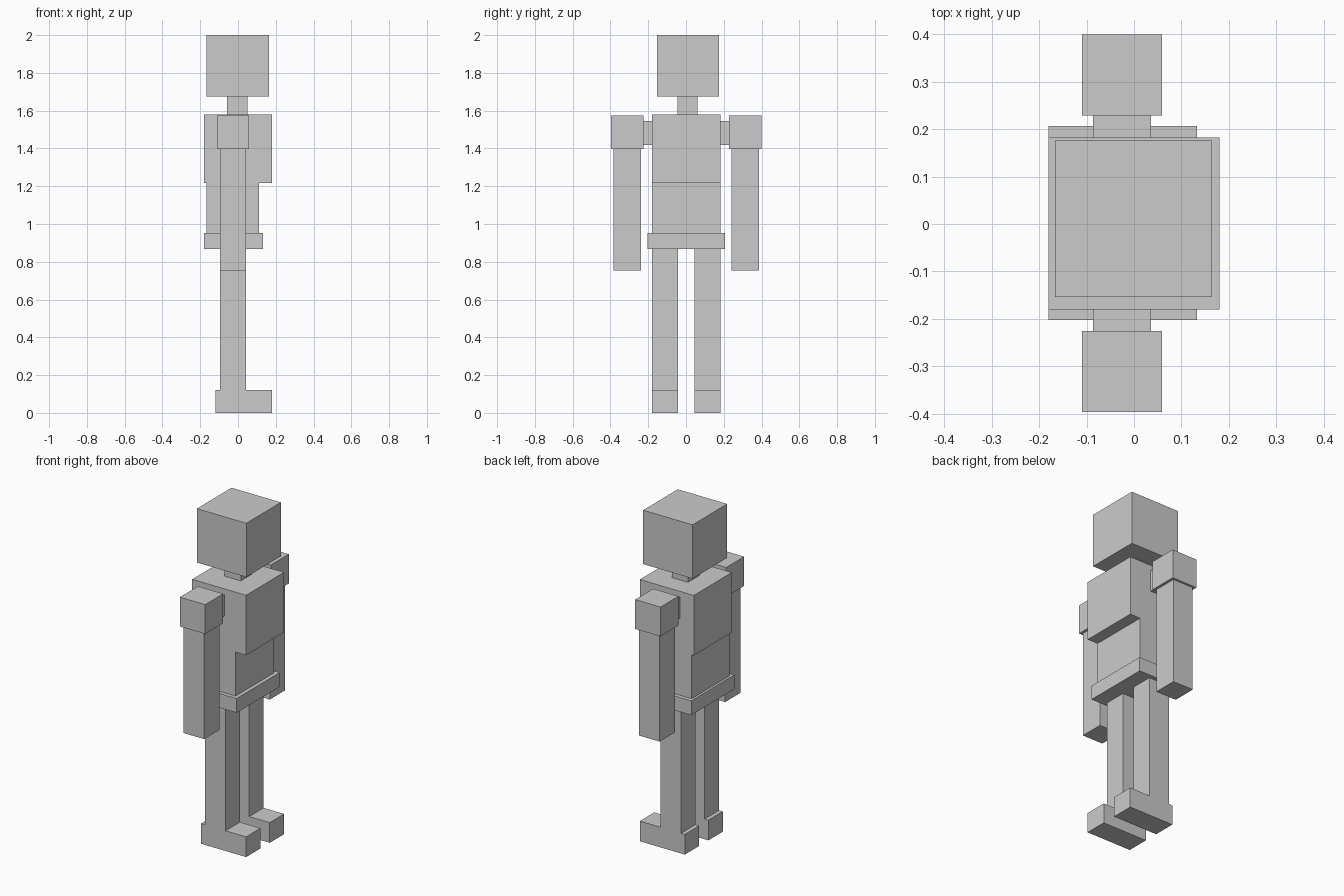
import bpy
import bmesh

if "Cube" in bpy.data.objects:
    bpy.data.objects.remove(bpy.data.objects["Cube"])

MID_Y = 0.0015  # plane of left/right symmetry


def prism(name, profile, y0, y1):
    """Extrude a side profile of (x, z) points from y0 to y1."""
    bm = bmesh.new()
    face = bm.faces.new([bm.verts.new((x, y0, z)) for x, z in profile])
    ext = bmesh.ops.extrude_face_region(bm, geom=[face])
    moved = [g for g in ext["geom"] if isinstance(g, bmesh.types.BMVert)]
    bmesh.ops.translate(bm, verts=moved, vec=(0, y1 - y0, 0))
    bmesh.ops.recalc_face_normals(bm, faces=bm.faces)
    mesh = bpy.data.meshes.new(name)
    bm.to_mesh(mesh)
    bm.free()
    obj = bpy.data.objects.new(name, mesh)
    bpy.context.collection.objects.link(obj)
    return obj


def box(name, x, y, z):
    return prism(name, [(x[0], z[0]), (x[1], z[0]), (x[1], z[1]), (x[0], z[1])], *y)


# Head and neck
box("head", (-0.167, 0.163), (-0.154, 0.176), (1.675, 2.0))
box("neck", (-0.057, 0.05), (-0.045, 0.062), (1.58, 1.675))

# Torso: chest overhanging a narrower waist
prism("torso", [(-0.166, 0.953), (0.11, 0.953), (0.11, 1.218), (0.18, 1.218),
                (0.18, 1.58), (-0.18, 1.58), (-0.18, 1.218), (-0.166, 1.218)],
      -0.18, 0.183)

# Hips
box("hips", (-0.18, 0.133), (-0.203, 0.207), (0.867, 0.953))

# Leg and foot share one side profile
LEG = [(-0.12, 0), (0.18, 0), (0.18, 0.122), (0.043, 0.122), (0.043, 0.867),
       (-0.095, 0.867), (-0.095, 0.122), (-0.12, 0.122)]

# Limbs on both sides
for side, s in (("left", 1), ("right", -1)):
    def span(a, b):
        return sorted((MID_Y + s * a, MID_Y + s * b))

    box(side + "_shoulder_joint", (-0.087, 0.036), span(0.181, 0.227), (1.417, 1.546))
    box(side + "_shoulder", (-0.11, 0.059), span(0.227, 0.3985), (1.397, 1.574))
    box(side + "_arm", (-0.095, 0.043), span(0.24, 0.385), (0.753, 1.397))
    prism(side + "_leg", LEG, *span(0.044, 0.181))
